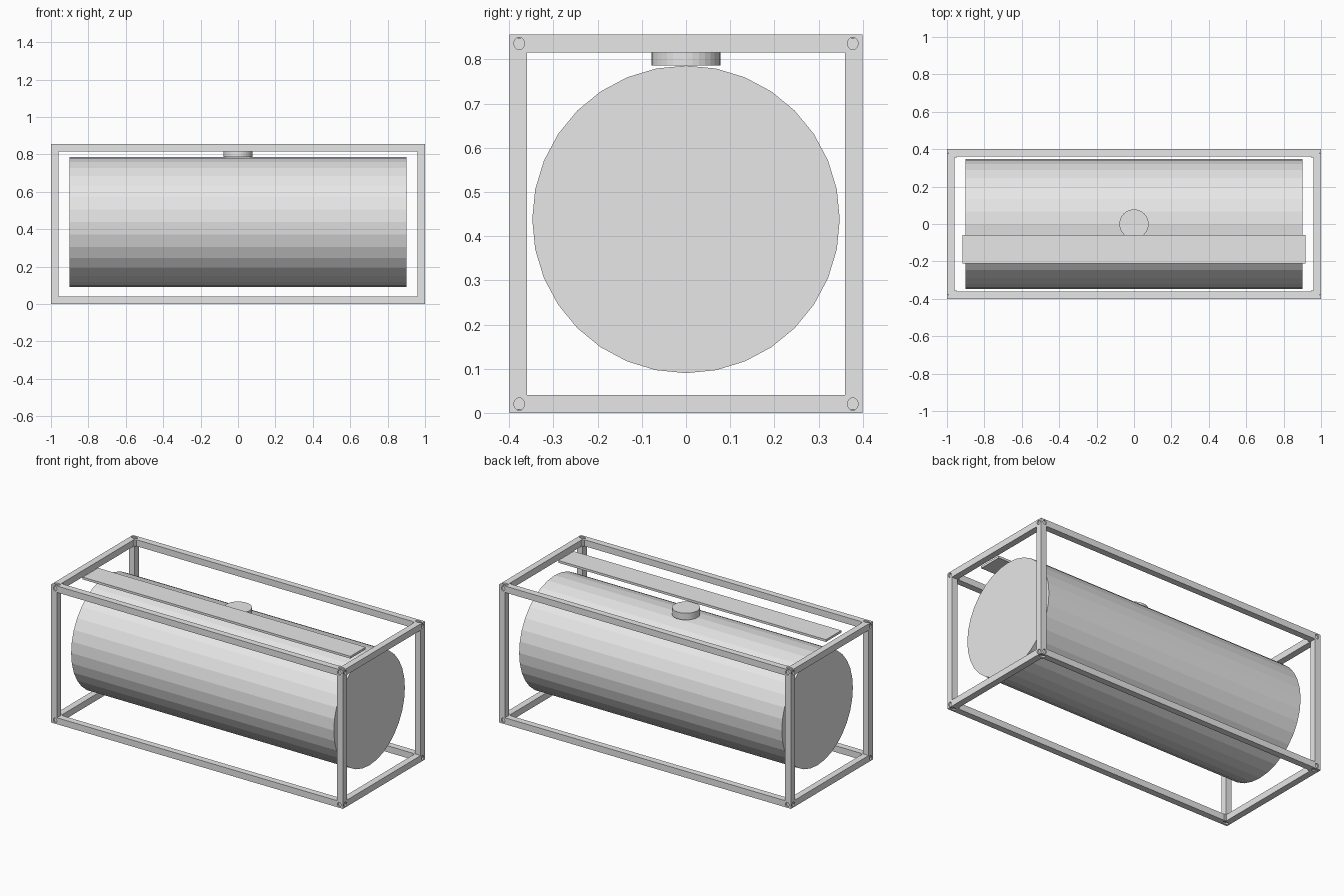
import bpy
from math import pi
from mathutils import Matrix

cube = bpy.data.objects.get("Cube")
if cube:
    bpy.data.objects.remove(cube, do_unlink=True)

HX, HY, HZ = 1.0, 0.4, 0.428      # half extents of the frame
BEAM = 0.04                       # beam thickness
CAST = (0.053, 0.045, 0.04)       # corner casting size
CENTRE = (0, 0, HZ)

grey = bpy.data.materials.new("plain_grey")
grey.use_nodes = True
grey.diffuse_color = (0.8, 0.8, 0.8, 1)
grey.node_tree.nodes["Principled BSDF"].inputs["Base Color"].default_value = (0.8, 0.8, 0.8, 1)


def finish(name):
    obj = bpy.context.object
    obj.name = obj.data.name = name
    obj.data.materials.append(grey)
    return obj


def box(name, low, high, origin=(0, 0, 0)):
    """Box between two corners, given relative to the object's origin."""
    bpy.ops.mesh.primitive_cube_add(size=1, location=origin)
    obj = finish(name)
    size = [b - a for a, b in zip(low, high)]
    mid = [(a + b) / 2 for a, b in zip(low, high)]
    obj.data.transform(Matrix.Translation(mid) @ Matrix.Diagonal((*size, 1)))
    return obj


def cylinder(name, radius, depth, location, rotation=(0, 0, 0), sides=32):
    bpy.ops.mesh.primitive_cylinder_add(vertices=sides, radius=radius, depth=depth,
                                        location=location, rotation=rotation)
    return finish(name)


def mirror(obj, axes):
    mod = obj.modifiers.new("mirror", 'MIRROR')
    mod.use_axis = axes
    mod.use_mirror_merge = False


# Tank lying along x, with its filling lid
cylinder("tank", 0.348, 1.8, (0, 0, 0.438), (0, pi / 2, 0))
cylinder("filling_lid", 0.078, 0.042, (0, 0, 0.807))

# Walkway plank along the top
box("walkway", (-0.917, -0.21, 0.836), (0.917, -0.06, 0.85))

# Frame beams, each mirrored to its four places
ix, iy, iz = HX - CAST[0], HY - CAST[1], HZ - CAST[2]
mirror(box("long_beams", (-ix, HY - BEAM, HZ - BEAM), (ix, HY, HZ), CENTRE),
       (False, True, True))
mirror(box("cross_beams", (HX - BEAM, -iy, HZ - BEAM), (HX, iy, HZ), CENTRE),
       (True, False, True))
mirror(box("corner_posts", (HX - BEAM, HY - BEAM, -iz), (HX, HY, iz), CENTRE),
       (True, True, False))

# Corner castings with an oval recess in each outer face
casting = box("corner_castings", (ix, iy, iz), (HX, HY, HZ), CENTRE)
cx, cy, cz = HX - CAST[0] / 2, HY - CAST[1] / 2, HZ - CAST[2] / 2
recesses = [
    ((HX, cy, cz), (0, pi / 2, 0), (0.014, 0.012)),
    ((cx, HY, cz), (pi / 2, 0, 0), (0.012, 0.014)),
    ((cx, cy, HZ), (0, 0, 0), (0.02, 0.011)),
]
for place, turn, radii in recesses:
    spot = (place[0], place[1], place[2] + HZ)
    cutter = cylinder("recess_cutter", 1, 0.016, spot, turn, 16)
    cutter.scale = (*radii, 1)
    cutter.hide_render = True
    mod = casting.modifiers.new("recess", 'BOOLEAN')
    mod.operation = 'DIFFERENCE'
    mod.solver = 'EXACT'
    mod.object = cutter
    bpy.context.view_layer.objects.active = casting
    bpy.ops.object.modifier_apply(modifier=mod.name)
    bpy.data.objects.remove(cutter, do_unlink=True)
mirror(casting, (True, True, True))
